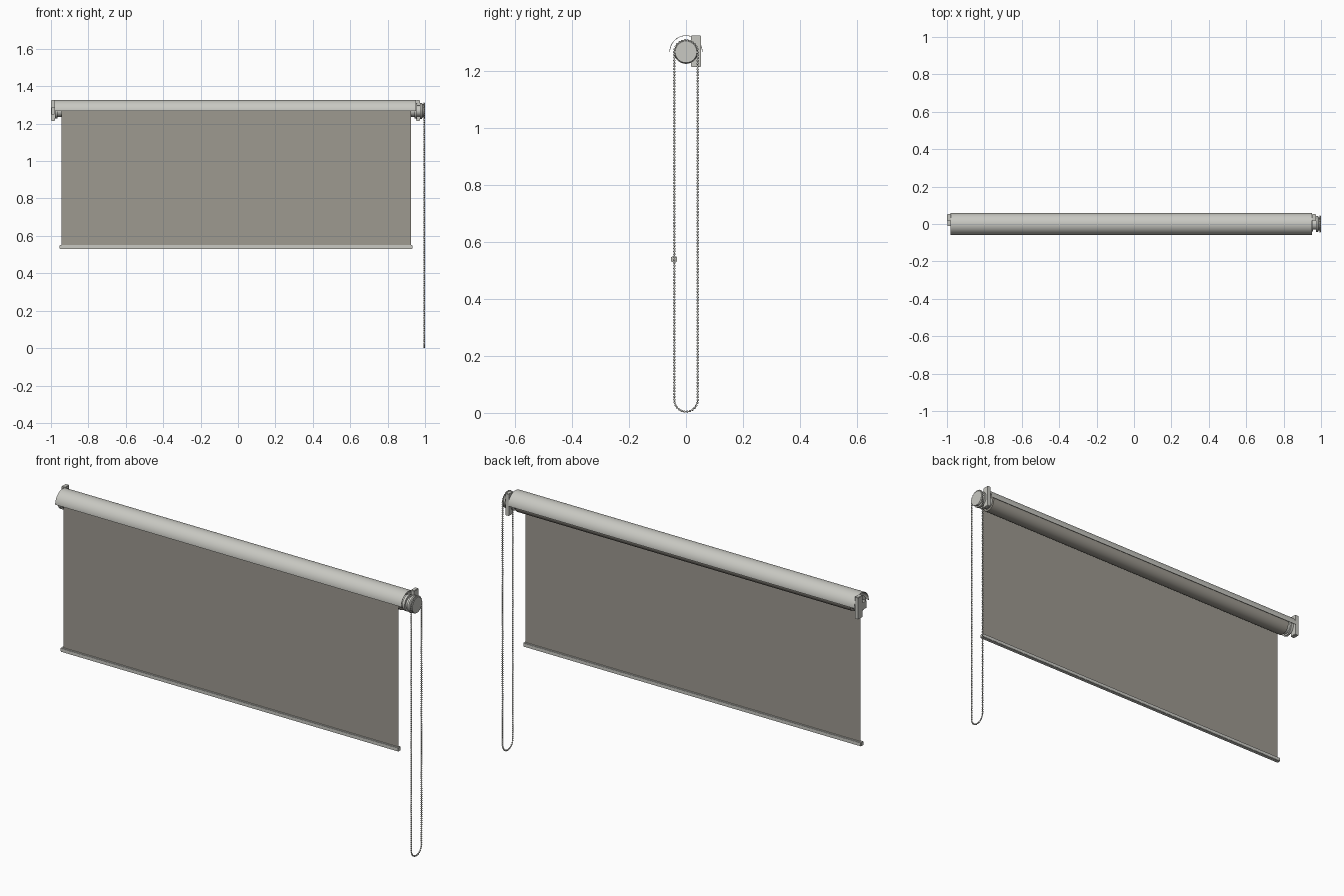
import bpy, bmesh, math
from mathutils import Vector, Matrix

if "Cube" in bpy.data.objects:
    bpy.data.objects.remove(bpy.data.objects["Cube"], do_unlink=True)

AXIS_Z = 1.268


def material(name, colour):
    m = bpy.data.materials.new(name)
    m.use_nodes = True
    m.diffuse_color = (*colour, 1)
    m.node_tree.nodes["Principled BSDF"].inputs["Base Color"].default_value = (*colour, 1)
    return m


plastic = material("light grey plastic", (0.58, 0.58, 0.54))
cloth = material("taupe fabric", (0.34, 0.32, 0.28))


def finish(name, bm, mat, smooth=False):
    bmesh.ops.recalc_face_normals(bm, faces=bm.faces)
    mesh = bpy.data.meshes.new(name)
    bm.to_mesh(mesh)
    bm.free()
    mesh.materials.append(mat)
    ob = bpy.data.objects.new(name, mesh)
    bpy.context.collection.objects.link(ob)
    if smooth:
        bpy.ops.object.select_all(action="DESELECT")
        ob.select_set(True)
        bpy.context.view_layer.objects.active = ob
        bpy.ops.object.shade_smooth_by_angle(angle=math.radians(35))
    return ob


def box(name, low, high, mat, bevel=0):
    low, high = Vector(low), Vector(high)
    bm = bmesh.new()
    bmesh.ops.create_cube(bm, size=1, matrix=Matrix.Translation((low + high) / 2)
                          @ Matrix.Diagonal((*(high - low), 1)))
    if bevel:
        bmesh.ops.bevel(bm, geom=bm.edges[:], offset=bevel, segments=2, affect="EDGES")
    return finish(name, bm, mat)


def extrude_profile(name, points, x0, x1, mat):
    """Sweep a closed (y, z) outline along x."""
    bm = bmesh.new()
    face = bm.faces.new([bm.verts.new((x0, y, z)) for y, z in points])
    out = bmesh.ops.extrude_face_region(bm, geom=[face])["geom"]
    bmesh.ops.translate(bm, vec=(x1 - x0, 0, 0),
                        verts=[v for v in out if isinstance(v, bmesh.types.BMVert)])
    return finish(name, bm, mat, True)


def lathe(name, profile, mat, sides=48):
    """Spin an (x, radius) profile around the roller axis."""
    bm = bmesh.new()
    rings = []
    for x, r in profile:
        rings.append([bm.verts.new((x, r * math.cos(math.tau * i / sides),
                                    AXIS_Z + r * math.sin(math.tau * i / sides)))
                      for i in range(sides)])
    for a, b in zip(rings, rings[1:]):
        for i in range(sides):
            j = (i + 1) % sides
            bm.faces.new((a[i], a[j], b[j], b[i]))
    bm.faces.new(rings[0])
    bm.faces.new(rings[-1])
    return finish(name, bm, mat, True)


# Half-round cover over the roller
def arc(radius, steps=32):
    return [(-radius * math.cos(math.pi * i / steps),
             AXIS_Z + radius * math.sin(math.pi * i / steps)) for i in range(steps + 1)]


extrude_profile("cover", arc(0.058) + arc(0.056)[::-1], -0.98, 0.952, plastic)

# Rolled fabric, hanging sheet and bottom rail
lathe("fabric_roll", [(-0.945, 0.042), (0.925, 0.042)], cloth)
box("fabric_sheet", (-0.945, -0.043, 0.545), (0.925, -0.041, AXIS_Z), cloth)
box("bottom_rail", (-0.955, -0.052, 0.53), (0.932, -0.032, 0.55), plastic, 0.002)

# Roller ends
lathe("left_hub", [(0.92, 0.032), (0.945, 0.032), (0.945, 0.04), (0.958, 0.04)], plastic)
lathe("right_hub", [(-0.94, 0.032), (-0.965, 0.032), (-0.965, 0.04), (-0.978, 0.04)], plastic)

# Wall brackets with their arms
for side, x0, x1 in (("left", 0.952, 0.972), ("right", -1.0, -0.978)):
    box(side + "_bracket", (x0, 0.018, 1.215), (x1, 0.053, 1.326), plastic, 0.002)
    box(side + "_bracket_arm", (x0 + 0.002, -0.012, 1.25), (x1 - 0.002, 0.02, 1.286), plastic)

# Grooved chain wheel
lathe("chain_wheel", [(0.955, 0.03), (0.973, 0.03), (0.973, 0.042), (0.983, 0.042),
                      (0.987, 0.036), (0.994, 0.036), (0.997, 0.04), (1.0, 0.038)], plastic)

# Bead chain: two straight runs joined by half circles
CHAIN_X, CHAIN_R, BEAD = 0.9955, 0.041, 0.0042
low_z = CHAIN_R + BEAD
run, bend = AXIS_Z - low_z, math.pi * CHAIN_R
total = 2 * (run + bend)


def chain_point(d):
    if d < run:
        return Vector((CHAIN_X, -CHAIN_R, AXIS_Z - d))
    d -= run
    if d < bend:
        a = d / CHAIN_R
        return Vector((CHAIN_X, -CHAIN_R * math.cos(a), low_z - CHAIN_R * math.sin(a)))
    d -= bend
    if d < run:
        return Vector((CHAIN_X, CHAIN_R, low_z + d))
    a = (d - run) / CHAIN_R
    return Vector((CHAIN_X, CHAIN_R * math.cos(a), AXIS_Z + CHAIN_R * math.sin(a)))


count = 270
bm = bmesh.new()
for i in range(count):
    bmesh.ops.create_icosphere(bm, subdivisions=2, radius=BEAD,
                               matrix=Matrix.Translation(chain_point(total * i / count)))
finish("chain_beads", bm, plastic, True)

# Thin cord through the beads
curve = bpy.data.curves.new("chain_cord", "CURVE")
curve.dimensions = "3D"
curve.bevel_depth = 0.0012
curve.bevel_resolution = 1
spline = curve.splines.new("POLY")
spline.points.add(count - 1)
for i, p in enumerate(spline.points):
    p.co = (*chain_point(total * i / count), 1)
spline.use_cyclic_u = True
curve.materials.append(plastic)
bpy.context.collection.objects.link(bpy.data.objects.new("chain_cord", curve))
